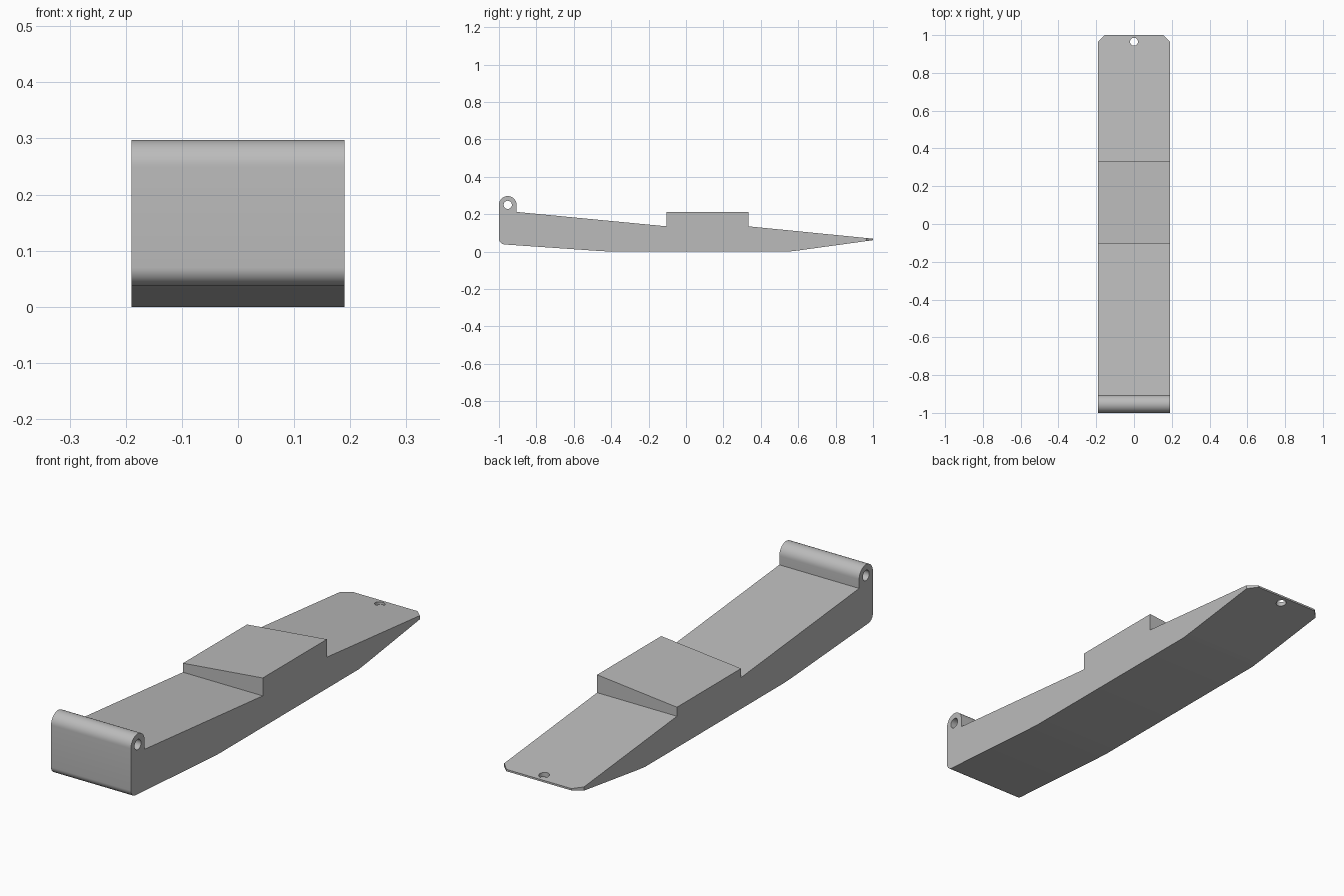
import bpy, bmesh
from math import sin, cos, pi, radians

cube = bpy.data.objects.get("Cube")
if cube:
    bpy.data.objects.remove(cube, do_unlink=True)

HALF = 0.19                      # half width
PIN_Y, PIN_Z, PIN_R = -0.953, 0.25, 0.047
TIP_Y = 0.965
TOP = 0.212                      # height of the raised pad

grey = bpy.data.materials.new("plain_grey")
grey.use_nodes = True
colour = (0.5, 0.5, 0.5, 1)
grey.diffuse_color = colour
grey.node_tree.nodes["Principled BSDF"].inputs["Base Color"].default_value = colour


def arc(cy, cz, r, start, end, steps):
    angles = [radians(start + (end - start) * i / steps) for i in range(steps + 1)]
    return [(cy + r * cos(a), cz + r * sin(a)) for a in angles]


def cut(target, cutter):
    """Subtract the cutter from the target, then discard it."""
    cutter.hide_render = True
    mod = target.modifiers.new("cut", 'BOOLEAN')
    mod.operation = 'DIFFERENCE'
    mod.solver = 'EXACT'
    mod.object = cutter
    bpy.context.view_layer.objects.active = target
    bpy.ops.object.modifier_apply(modifier=mod.name)
    bpy.data.objects.remove(cutter, do_unlink=True)


# Side outline: underside, tapered tip, raised pad, slope, hinge barrel, front wall
outline = [(-0.46, 0.003), (-0.40, 0), (0.55, 0), (0.60, 0.006),
           (1, 0.061), (1, 0.069), (0.333, 0.135), (0.333, TOP),
           (-0.103, TOP), (-0.103, 0.135), (PIN_Y + PIN_R, TOP)]
outline += arc(PIN_Y, PIN_Z, PIN_R, 0, 180, 24)
outline += arc(-0.968, 0.07, 0.032, 180, 266, 10)

bm = bmesh.new()
face = bm.faces.new([bm.verts.new((-HALF, y, z)) for y, z in outline])
swept = bmesh.ops.extrude_face_region(bm, geom=[face])["geom"]
bmesh.ops.translate(bm, vec=(2 * HALF, 0, 0),
                    verts=[v for v in swept if isinstance(v, bmesh.types.BMVert)])
# The pad slopes down towards the right side
for v in bm.verts:
    if v.co.x < 0 and abs(v.co.z - TOP) < 0.001 and -0.2 < v.co.y < 0.5:
        v.co.z -= 0.038
bmesh.ops.recalc_face_normals(bm, faces=bm.faces)
mesh = bpy.data.meshes.new("hinged_plate")
bm.to_mesh(mesh)
bm.free()
mesh.materials.append(grey)
plate = bpy.data.objects.new("hinged_plate", mesh)
bpy.context.collection.objects.link(plate)

# Hinge pin bore
bpy.ops.mesh.primitive_cylinder_add(vertices=32, radius=0.022, depth=1,
                                    location=(0, PIN_Y, PIN_Z), rotation=(0, pi / 2, 0))
cut(plate, bpy.context.object)

# Tip hole
bpy.ops.mesh.primitive_cylinder_add(vertices=32, radius=0.021, depth=1,
                                    location=(0, TIP_Y, 0))
cut(plate, bpy.context.object)

# Clipped tip corners
for side in (-1, 1):
    reach = 0.2 * cos(pi / 4)
    bpy.ops.mesh.primitive_cube_add(
        size=0.4, rotation=(0, 0, pi / 4),
        location=(side * (HALF - 0.0175 + reach), 0.9825 + reach, 0.06))
    cut(plate, bpy.context.object)

bpy.ops.object.select_all(action='DESELECT')
plate.select_set(True)
bpy.context.view_layer.objects.active = plate
bpy.ops.object.shade_smooth_by_angle(angle=radians(25))
